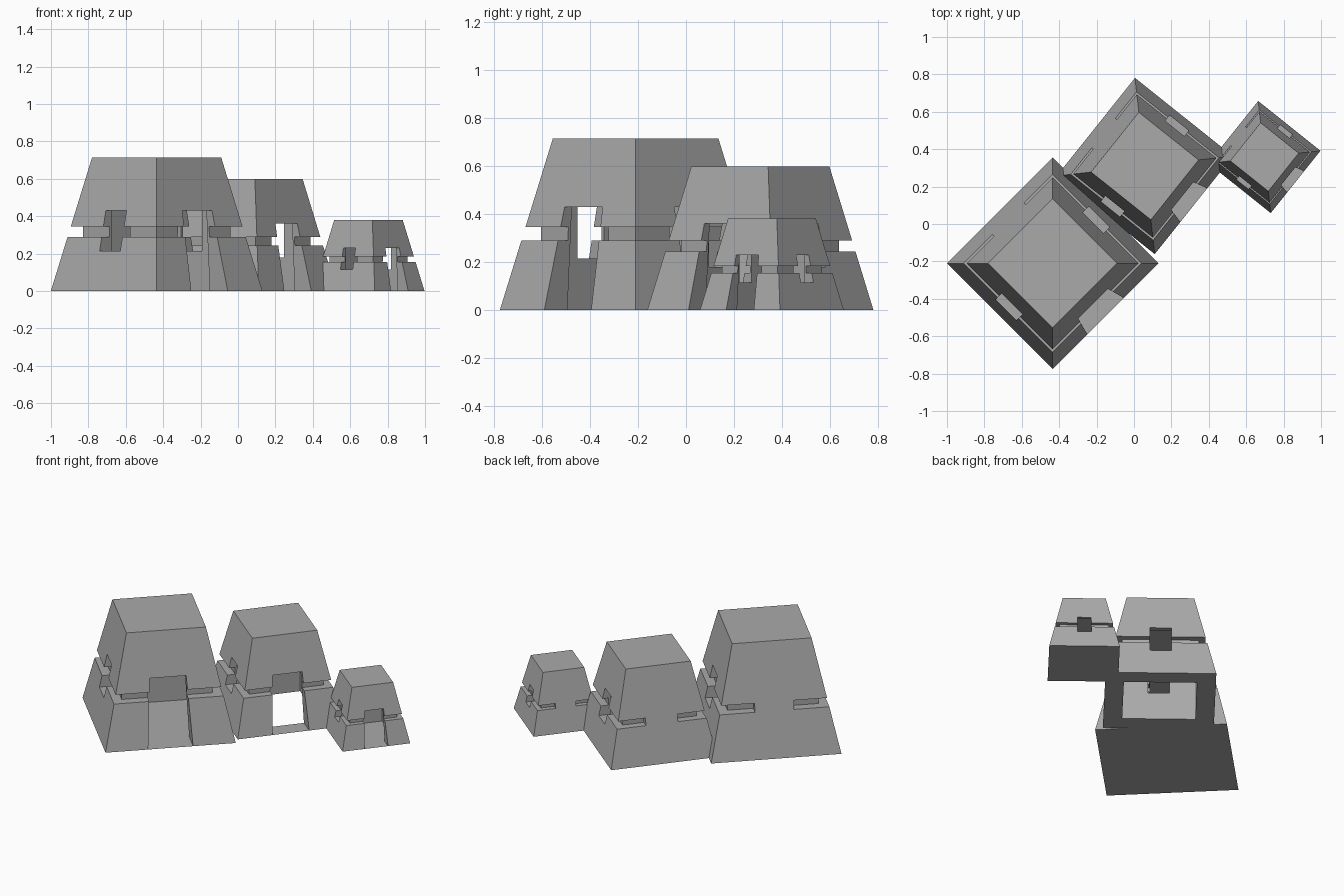
import bpy
import bmesh
from math import radians
from mathutils import Matrix, Vector

if "Cube" in bpy.data.objects:
    bpy.data.objects.remove(bpy.data.objects["Cube"])

stone = bpy.data.materials.new("grey stone")
stone.use_nodes = True
GREY = (0.4, 0.4, 0.4, 1)
stone.diffuse_color = GREY
stone.node_tree.nodes["Principled BSDF"].inputs["Base Color"].default_value = GREY

# Proportions of the largest house, before scaling
HEIGHT, BASE, TOP = 0.715, 0.4, 0.244
CORE, INNER = 0.279, 0.264
DOOR_BASE, DOOR_TOP, LINTEL = 0.138, 0.112, 0.43


def add(name, bm):
    bmesh.ops.recalc_face_normals(bm, faces=bm.faces)
    mesh = bpy.data.meshes.new(name)
    bm.to_mesh(mesh)
    bm.free()
    mesh.materials.append(stone)
    obj = bpy.data.objects.new(name, mesh)
    bpy.context.collection.objects.link(obj)
    return obj


def prism(name, profile, start, end, to_3d):
    """Extrude a 2D profile between two depths."""
    bm = bmesh.new()
    face = bm.faces.new([bm.verts.new(to_3d(u, v, start)) for u, v in profile])
    new = bmesh.ops.extrude_face_region(bm, geom=[face])["geom"]
    shift = Vector(to_3d(0, 0, end)) - Vector(to_3d(0, 0, start))
    bmesh.ops.translate(bm, vec=shift, verts=[g for g in new if isinstance(g, bmesh.types.BMVert)])
    return add(name, bm)


def rect(u, v0, v1):
    return [(-u, v0), (u, v0), (u, v1), (-u, v1)]


def along_x(u, v, d):
    return (d, u, v)


def along_y(u, v, d):
    return (u, d, v)


def along_z(u, v, d):
    return (u, v, d)


# Tapered solid block
body = prism("house", rect(BASE, -BASE, BASE), 0, HEIGHT, along_z)
for v in body.data.vertices:
    if v.co.z > HEIGHT / 2:
        v.co.x *= TOP / BASE
        v.co.y *= TOP / BASE

# Groove round the walls, interrupted in the middle of the back
half = [(0.12, 0.5), (0.12, CORE), (CORE, CORE), (CORE, -CORE)]
outer = [(-0.5, 0.5), (-0.5, -0.5), (0.5, -0.5), (0.5, 0.5)]
groove = half + [(-x, y) for x, y in reversed(half)] + outer
door = [(-DOOR_BASE - 0.006, -0.1), (DOOR_BASE + 0.006, -0.1), (DOOR_TOP, LINTEL), (-DOOR_TOP, LINTEL)]

cutters = [
    prism("groove_cutter", groove, 0.29, 0.345, along_z),
    prism("room_cutter", rect(INNER, -INNER, INNER), -0.2, 0.52, along_z),
    prism("window_cutter", rect(0.078, 0.215, LINTEL), -0.6, 0.6, along_x),
    prism("door_cutter", door, -0.6, 0, along_y),
]
for cutter in cutters:
    cutter.hide_render = True
    mod = body.modifiers.new(cutter.name, "BOOLEAN")
    mod.operation, mod.solver, mod.object = "DIFFERENCE", "EXACT", cutter

graph = bpy.context.evaluated_depsgraph_get()
house_mesh = bpy.data.meshes.new_from_object(body.evaluated_get(graph))
house_mesh.name = "house"
for obj in [body] + cutters:
    bpy.data.objects.remove(obj)


def floor(name, with_room):
    """Upward-facing ground slab in the doorway, and in the room if wanted."""
    bm = bmesh.new()
    outlines = [[(-DOOR_BASE, -BASE), (DOOR_BASE, -BASE), (DOOR_BASE, -INNER), (-DOOR_BASE, -INNER)]]
    if with_room:
        outlines.append(rect(INNER, -INNER, INNER))
    for outline in outlines:
        bm.faces.new([bm.verts.new((x, y, 0)) for x, y in outline])
    mesh_obj = add(name, bm)
    if mesh_obj.data.polygons[0].normal.z < 0:
        mesh_obj.data.flip_normals()
    return mesh_obj


# name, centre, turn in degrees, scale, floored room
houses = [
    ("large", (-0.435, -0.21), 45, 1, True),
    ("middle", (0.058, 0.31), 51.4, 0.838, False),
    ("small", (0.6975, 0.358), 51.4, 0.533, True),
]
for name, (x, y), turn, size, with_room in houses:
    place = (Matrix.Translation((x, y, 0)) @ Matrix.Rotation(radians(turn), 4, "Z")
             @ Matrix.Scale(size, 4))
    walls = bpy.data.objects.new(name + "_house", house_mesh)
    bpy.context.collection.objects.link(walls)
    walls.matrix_world = place
    floor(name + "_floor", with_room).matrix_world = place
